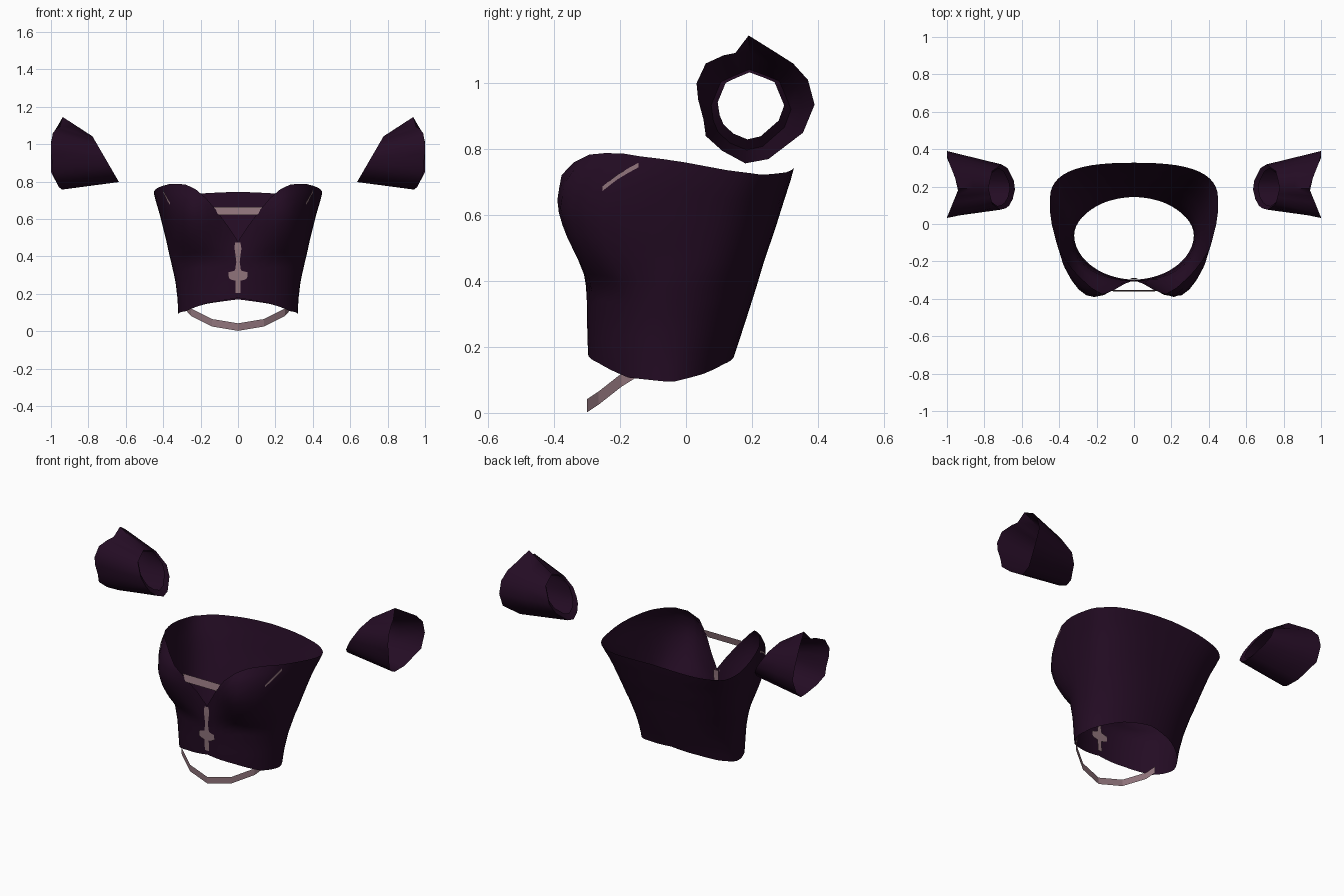
import bpy, bmesh, math

cube = bpy.data.objects.get("Cube")
if cube:
    bpy.data.objects.remove(cube)


def material(name, color):
    m = bpy.data.materials.new(name)
    m.use_nodes = True
    m.diffuse_color = color
    bsdf = m.node_tree.nodes["Principled BSDF"]
    bsdf.inputs["Base Color"].default_value = color
    bsdf.inputs["Roughness"].default_value = 0.8
    return m


PLUM = material("dark plum cloth", (0.017, 0.0035, 0.017, 1))
ROSE = material("dusty rose ribbon", (0.28, 0.175, 0.2, 1))


def skin(name, rows, mat, closed=False, smooth=0):
    """Join equal-length rows of points into one quad surface."""
    bm = bmesh.new()
    grid = [[bm.verts.new(p) for p in row] for row in rows]
    n = len(rows[0])
    for a, b in zip(grid, grid[1:]):
        for i in range(n if closed else n - 1):
            j = (i + 1) % n
            bm.faces.new((a[i], a[j], b[j], b[i]))
    bmesh.ops.recalc_face_normals(bm, faces=bm.faces)
    mesh = bpy.data.meshes.new(name)
    bm.to_mesh(mesh)
    bm.free()
    obj = bpy.data.objects.new(name, mesh)
    bpy.context.collection.objects.link(obj)
    mesh.materials.append(mat)
    if smooth:
        bpy.ops.object.select_all(action='DESELECT')
        obj.select_set(True)
        bpy.context.view_layer.objects.active = obj
        bpy.ops.object.shade_smooth_by_angle(angle=math.radians(smooth))
    return obj


def lookup(table, t):
    """Linear interpolation in a list of (key, values...)."""
    if t <= table[0][0]:
        return table[0][1:]
    for a, b in zip(table, table[1:]):
        if t <= b[0]:
            k = (t - a[0]) / (b[0] - a[0])
            return [u + (v - u) * k for u, v in zip(a[1:], b[1:])]
    return table[-1][1:]


# Bodice: height, half width, front y, back y, widest y, bust bulge
BODY = [(0.10, 0.32, -0.288, 0.125, -0.06, 0),
        (0.17, 0.323, -0.297, 0.145, -0.06, 0),
        (0.27, 0.335, -0.30, 0.178, -0.05, 0),
        (0.38, 0.36, -0.30, 0.213, -0.03, 0.01),
        (0.42, 0.37, -0.295, 0.225, -0.01, 0.05),
        (0.47, 0.38, -0.285, 0.24, 0.01, 0.10),
        (0.55, 0.40, -0.278, 0.268, 0.03, 0.15),
        (0.63, 0.42, -0.275, 0.293, 0.06, 0.178),
        (0.72, 0.447, -0.27, 0.322, 0.12, 0.17),
        (0.79, 0.46, -0.26, 0.338, 0.14, 0.11)]
# Hems by angle, from the front to the back
TOP = [(0, 0.48), (17, 0.66), (27, 0.75), (38, 0.785), (50, 0.79), (72, 0.765),
       (92, 0.733), (115, 0.722), (150, 0.73), (180, 0.745)]
BOTTOM = [(0, 0.178), (30, 0.15), (60, 0.107), (95, 0.093),
          (125, 0.117), (150, 0.147), (180, 0.17)]


def body(deg, z, grow=1.0):
    rx, yf, yb, yc, bulge = lookup(BODY, z)
    s, c = math.sin(math.radians(deg)), math.cos(math.radians(deg))
    if c >= 0:
        x, y = rx * s, yc + (yf - yc) * c
        y -= bulge * math.exp(-((abs(x) - 0.27) / 0.14) ** 2 / 2) * min(1, c * 2)
    else:
        e = 2 / (2 + min(1, max(0, z - 0.1) / 0.6) * 0.8)
        x = math.copysign(rx * abs(s) ** e, s)
        y = yc + (yb - yc) * abs(c) ** e
    return (x * grow, y * grow, z)


SEGMENTS, LEVELS = 48, 16
rows = []
for level in range(LEVELS + 1):
    row = []
    for i in range(SEGMENTS):
        deg = 360 * i / SEGMENTS - 180
        low, high = lookup(BOTTOM, abs(deg))[0], lookup(TOP, abs(deg))[0]
        row.append(body(deg, low + (high - low) * level / LEVELS))
    rows.append(row)
skin("bodice", rows, PLUM, closed=True, smooth=70)

# Cuffs: flared outer rim outline (y, z), then the slanted wrist end
RIM = [(0.19, 1.145), (0.27, 1.095), (0.325, 1.06), (0.37, 1.01),
       (0.39, 0.935), (0.355, 0.85), (0.25, 0.77), (0.18, 0.757),
       (0.11, 0.795), (0.06, 0.84), (0.053, 0.89), (0.037, 0.95),
       (0.032, 1.0), (0.06, 1.06), (0.115, 1.085), (0.15, 1.092)]
CY, CZ = 0.195, 0.93


def wrist(side, y, z, radius, drop, inset):
    a = math.atan2(z - CZ, y - CY)
    step = math.pi / 4
    r = radius * math.cos(step / 2) / math.cos(a % step - step / 2)
    py, pz = CY + r * math.cos(a), CZ - drop + r * math.sin(a)
    return (side * (0.635 + inset + (pz - 0.795) * 0.58), py, pz)


for side, label in ((1, "left"), (-1, "right")):
    outer = [(side * (0.935 + 0.065 * min(1, abs(y - CY) / 0.16)), y, z)
             for y, z in RIM]
    end = [wrist(side, y, z, 0.125, 0.012, 0) for y, z in RIM]
    lip = [wrist(side, y, z, 0.104, 0, 0.01) for y, z in RIM]
    middle = [[(u + v) / 2 for u, v in zip(p, q)] for p, q in zip(outer, end)]
    skin(label + "_cuff", [outer, middle, end, lip], PLUM, closed=True, smooth=80)


def ribbon(name, path, width):
    """Thin upright band along a path."""
    return skin(name, [[(x, y, z + k * width / 2) for x, y, z in path]
                       for k in (-1, 1)], ROSE)


# Hanging band below the front hem, its ends tucked inside
half = [(0.275, -0.15, 0.128), (0.25, -0.195, 0.1), (0.14, -0.265, 0.045)]
path = [(-x, y, z) for x, y, z in half] + [(0, -0.30, 0.022)] + half[::-1]
ribbon("hanging_band", path, 0.04)

# Chest band across the neckline
skin("chest_band", [[(-0.105, -0.362, 0.622), (0.105, -0.362, 0.622)],
                    [(-0.13, -0.353, 0.665), (0.13, -0.353, 0.665)]], ROSE)

# Front lacing with a small cross bar: height and half width
LACING = [(0.205, 0.014), (0.27, 0.014), (0.275, 0.035), (0.285, 0.052),
          (0.315, 0.052), (0.32, 0.03), (0.325, 0.016), (0.37, 0.009),
          (0.44, 0.018), (0.475, 0.018)]
for name, shift in (("front_lacing", -0.005), ("inner_lacing", 0.009)):
    skin(name, [[(k * w, body(0, z)[1] + shift, z) for k in (-1, 1)]
                for z, w in LACING], ROSE)

# Small strap ends on the sides of the cups
for side, label in ((1, "left"), (-1, "right")):
    path = [body(side * (56 + 1.5 * i), 0.68 + 0.018 * i, 1.006) for i in range(5)]
    ribbon(label + "_strap_end", path, 0.014)
